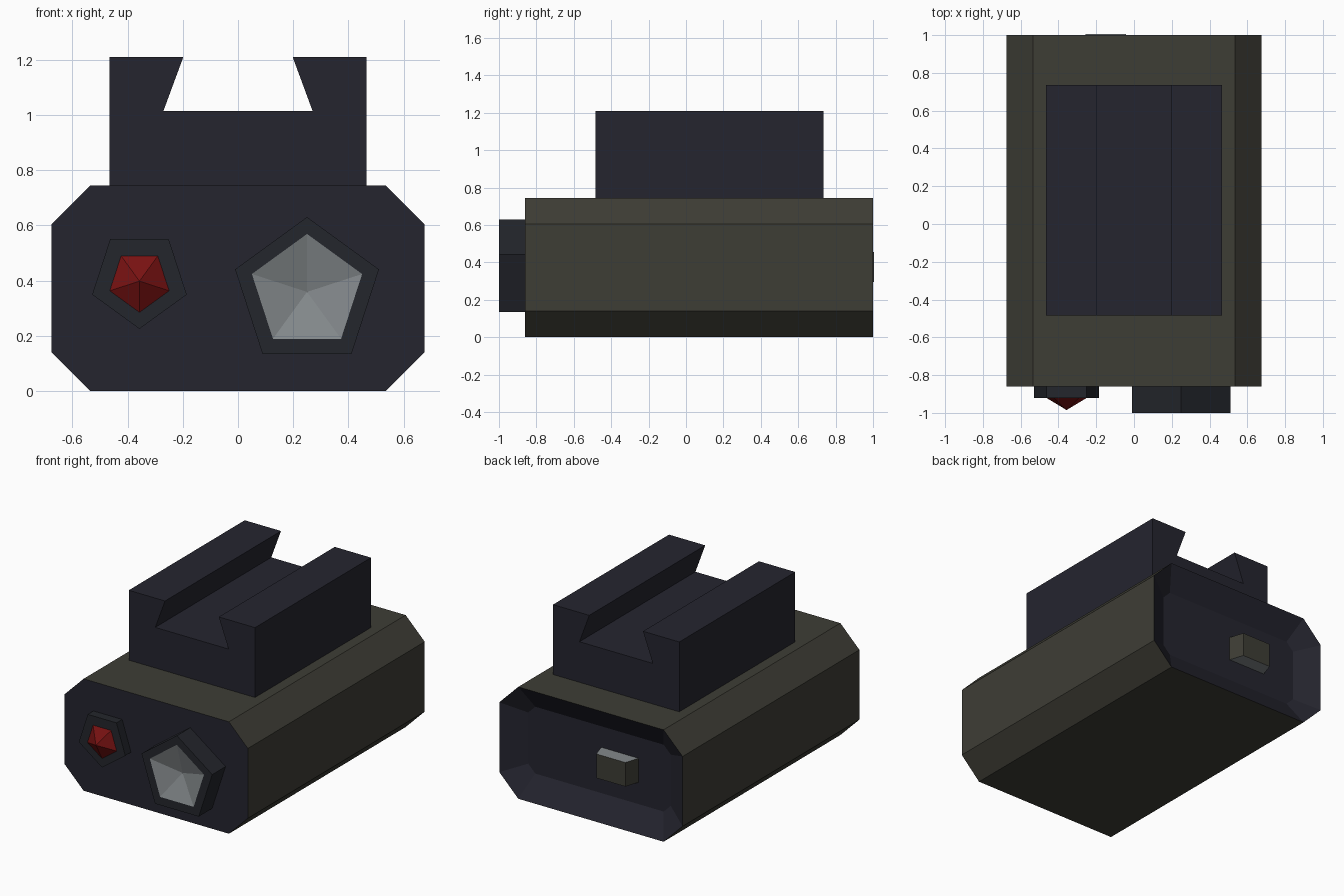
import bpy, bmesh, math

if "Cube" in bpy.data.objects:
    bpy.data.objects.remove(bpy.data.objects["Cube"])


def material(name, rgb):
    m = bpy.data.materials.new(name)
    m.diffuse_color = (*rgb, 1)
    m.use_nodes = True
    m.node_tree.nodes["Principled BSDF"].inputs["Base Color"].default_value = m.diffuse_color
    return m


navy = material("dark navy", (0.018, 0.018, 0.028))
frame = material("dark slate", (0.017, 0.019, 0.025))
olive = material("dark olive", (0.048, 0.047, 0.036))
grey = material("lens grey", (0.23, 0.25, 0.26))
red = material("laser red", (0.19, 0.006, 0.006))


def loft(name, rings, bands, start, end, mats):
    """Skin rings of points; bands/start/end are material indices."""
    bm = bmesh.new()
    vs = [[bm.verts.new(p) for p in r] for r in rings]
    for a, b, mi in zip(vs, vs[1:], bands):
        n = len(a)
        for i in range(n):
            j = (i + 1) % n
            tip = [b[0]] if len(b) == 1 else [b[j], b[i]]
            bm.faces.new([a[i], a[j]] + tip).material_index = mi
    for ring, mi in ((vs[0], start), (vs[-1], end)):
        if len(ring) > 2:
            bm.faces.new(ring).material_index = mi
    bmesh.ops.recalc_face_normals(bm, faces=bm.faces)
    me = bpy.data.meshes.new(name)
    bm.to_mesh(me)
    bm.free()
    for m in mats:
        me.materials.append(m)
    ob = bpy.data.objects.new(name, me)
    bpy.context.collection.objects.link(ob)
    return ob


def octagon(y, inset=0.0):
    k = inset * math.tan(math.pi / 8)
    w, c, zc, hz, hc = 0.675 - inset, 0.535 - k, 0.3725, 0.3725 - inset, 0.2325 - k
    pts = [(c, -hz), (w, -hc), (w, hc), (c, hz)]
    pts += [(-x, z) for x, z in reversed(pts)]
    return [(x, y, zc + z) for x, z in pts]


def pentagon(x, z, r, y, up):
    a0 = math.pi / 2 * up
    return [(x + r * math.cos(a0 + i * math.tau / 5), y,
             z + r * math.sin(a0 + i * math.tau / 5)) for i in range(5)]


# Body: olive shell, navy front and dished navy back
loft("body", [octagon(-0.86), octagon(1.0), octagon(0.91, 0.15)],
     [0, 1], 1, 1, [olive, navy])

# Dovetail mounting rail
half = [(0.465, 0.745), (0.465, 1.21), (0.198, 1.21), (0.27, 1.015)]
prof = half + [(-x, z) for x, z in reversed(half)]
loft("mounting_rail", [[(x, y, z) for x, z in prof] for y in (-0.485, 0.735)],
     [0], 0, 0, [navy])

# Flashlight: housing with a concave lens
loft("flashlight", [pentagon(0.25, 0.356, 0.274, -0.86, 1),
                    pentagon(0.25, 0.356, 0.274, -1.0, 1),
                    pentagon(0.25, 0.359, 0.21, -1.0, 1),
                    [(0.25, -0.94, 0.359)]], [0, 0, 1], 0, 0, [frame, grey])

# Laser: housing with a pointed red lens
loft("laser", [pentagon(-0.357, 0.405, 0.18, -0.86, -1),
               pentagon(-0.357, 0.405, 0.18, -0.92, -1),
               pentagon(-0.357, 0.398, 0.113, -0.92, -1),
               [(-0.357, -0.985, 0.398)]], [0, 0, 1], 0, 0, [frame, red])

# Rear switch: upright five-sided prism with a flat face outward
sw = [[(-0.15 + 0.182 * math.sin(a), 0.858 + 0.182 * math.cos(a), z)
       for a in (math.pi / 5 + i * math.tau / 5 for i in range(5))]
      for z in (0.295, 0.455)]
loft("rear_switch", sw, [0], 1, 1, [olive, grey])
